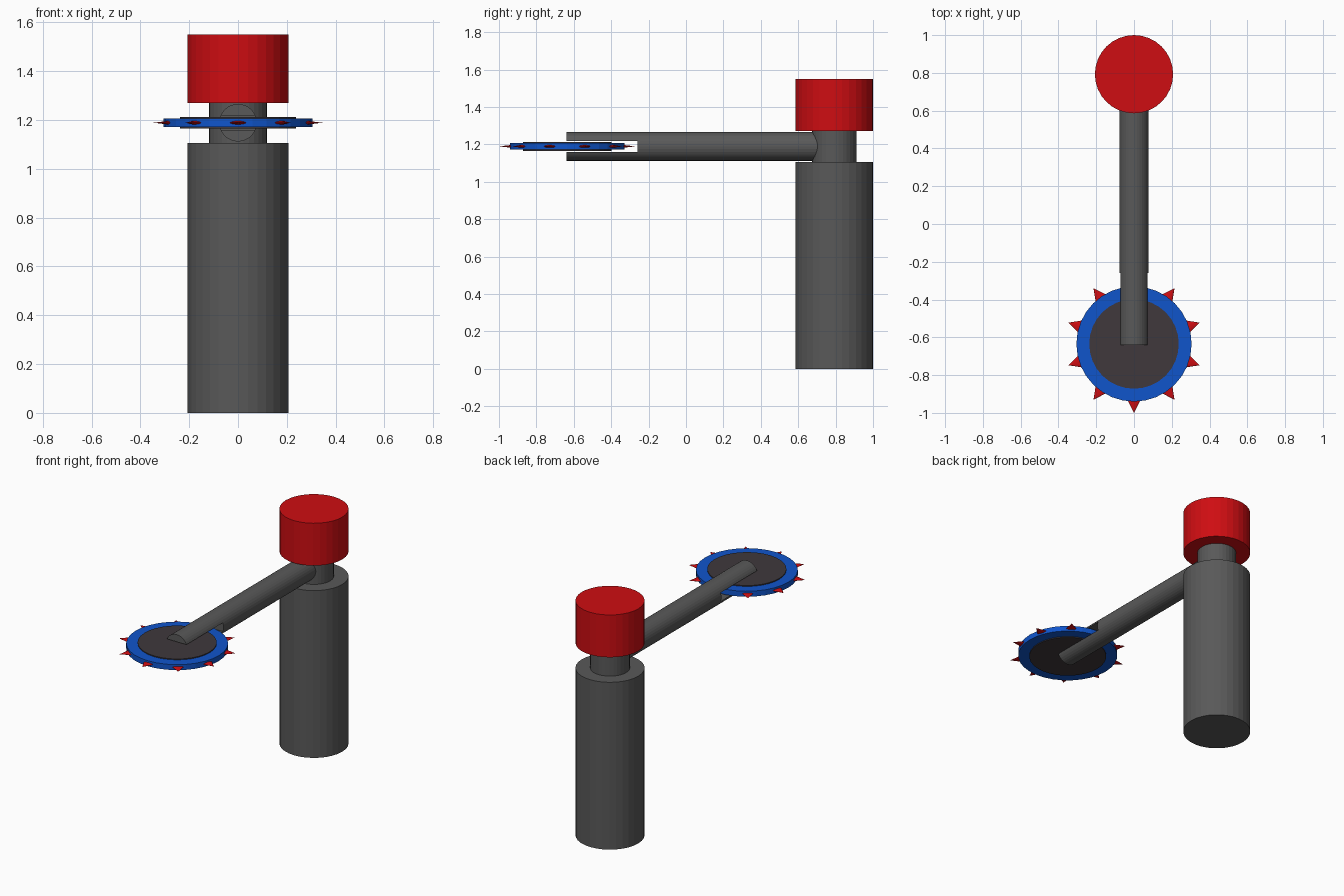
import bpy
from math import pi, cos, sin
from mathutils import Matrix

if "Cube" in bpy.data.objects:
    bpy.data.objects.remove(bpy.data.objects["Cube"])

POST_Y = 0.793
DISC_Y, DISC_Z = -0.635, 1.189


def material(name, color):
    m = bpy.data.materials.new(name)
    m.diffuse_color = (*color, 1)
    m.use_nodes = True
    m.node_tree.nodes["Principled BSDF"].inputs["Base Color"].default_value = m.diffuse_color
    return m


RED = material("red", (0.62, 0.004, 0.006))
BLUE = material("blue", (0.005, 0.09, 0.6))
DARK = material("dark_grey", (0.05, 0.04, 0.045))
GREY = material("grey", (0.1, 0.1, 0.1))


def cylinder(name, r, y, z0, z1, mat):
    bpy.ops.mesh.primitive_cylinder_add(vertices=32, radius=r, depth=z1 - z0,
                                        location=(0, y, (z0 + z1) / 2))
    ob = bpy.context.object
    ob.name = name
    ob.data.materials.append(mat)
    return ob


# Upright post with narrow neck and red cap
cylinder("post", 0.207, POST_Y, 0, 1.105, GREY)
cylinder("neck", 0.119, POST_Y, 1.105, 1.27, GREY)
cylinder("cap", 0.207, POST_Y, 1.27, 1.55, RED)

# Horizontal arm, slotted at the free end
arm_back = 0.72
bpy.ops.mesh.primitive_cylinder_add(vertices=32, radius=0.077, depth=arm_back + 0.64,
                                    location=(0, (arm_back - 0.64) / 2, DISC_Z),
                                    rotation=(pi / 2, 0, 0))
arm = bpy.context.object
arm.name = "arm"
arm.data.materials.append(GREY)

bpy.ops.mesh.primitive_cube_add(size=1, location=(0, -0.51, DISC_Z))
slot = bpy.context.object
slot.name = "slot_cutter"
slot.scale = (0.4, 0.5, 0.058)
slot.hide_render = True
cut = arm.modifiers.new("slot", 'BOOLEAN')
cut.object = slot
cut.operation = 'DIFFERENCE'
cut.solver = 'EXACT'
bpy.context.view_layer.objects.active = arm
bpy.ops.object.modifier_apply(modifier=cut.name)
bpy.data.objects.remove(slot)

# Saw wheel: blue rim and slightly thicker dark hub
cylinder("wheel_rim", 0.305, DISC_Y, DISC_Z - 0.018, DISC_Z + 0.018, BLUE)
cylinder("wheel_hub", 0.237, DISC_Y, DISC_Z - 0.024, DISC_Z + 0.024, DARK)

# Ten flattened cone spikes around the rim
for i in range(10):
    a = -pi / 2 + i * pi / 5
    bpy.ops.mesh.primitive_cone_add(vertices=16, radius1=0.038, radius2=0, depth=0.075)
    spike = bpy.context.object
    spike.name = f"spike_{i + 1}"
    spike.data.materials.append(RED)
    # local z points outward, local x is flattened along world z
    spike.data.transform(Matrix.Diagonal((0.22, 1, 1, 1)))
    spike.data.transform(Matrix.Rotation(pi / 2, 4, 'Y'))
    spike.rotation_euler = (0, 0, a)
    spike.location = (0.3275 * cos(a), DISC_Y + 0.3275 * sin(a), DISC_Z)
